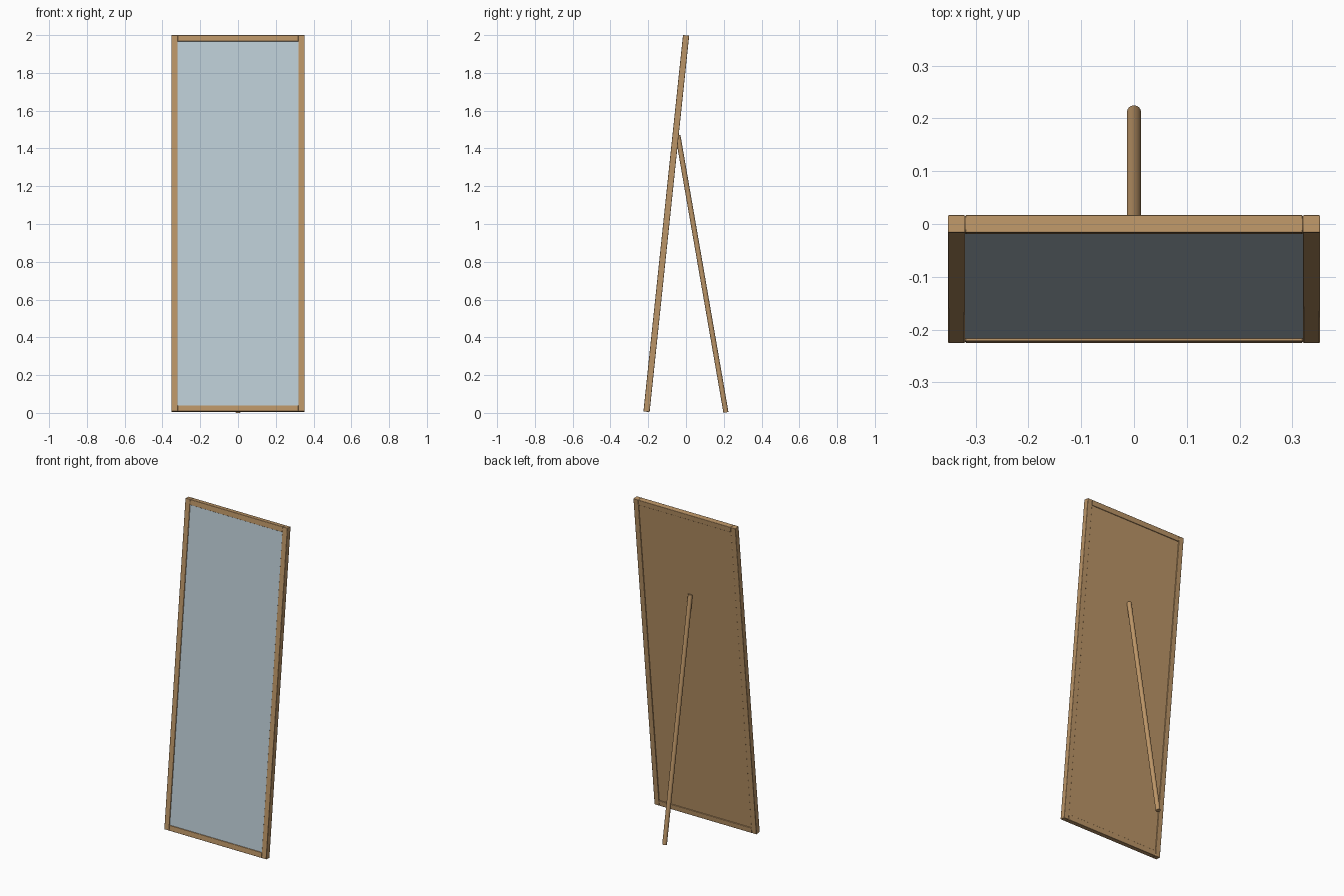
import bpy
import math
from mathutils import Matrix, Vector

cube = bpy.data.objects.get("Cube")
if cube:
    bpy.data.objects.remove(cube, do_unlink=True)


def material(name, color):
    mat = bpy.data.materials.new(name)
    mat.use_nodes = True
    mat.diffuse_color = color
    bsdf = mat.node_tree.nodes["Principled BSDF"]
    bsdf.inputs["Base Color"].default_value = color
    return mat


wood = material("warm wood", (0.50, 0.30, 0.135, 1))
glass = material("mirror silver", (0.50, 0.60, 0.66, 1))

WIDTH, LENGTH, RAIL = 0.706, 2.0035, 0.033
INNER_W, INNER_L = WIDTH - 2 * RAIL, LENGTH - 2 * RAIL

# Leaning plane: local z runs up the frame, local y points to the back
lean = Matrix.Translation((0, -0.209, 0.006)) @ Matrix.Rotation(-math.radians(6), 4, "X")


def board(name, center, size, mat, bevel=0.0):
    bpy.ops.mesh.primitive_cube_add(size=1)
    ob = bpy.context.object
    ob.name = name
    ob.data.transform(Matrix.Diagonal((*size, 1)))
    ob.matrix_world = lean @ Matrix.Translation(center)
    ob.data.materials.append(mat)
    if bevel:
        mod = ob.modifiers.new("Soft edges", "BEVEL")
        mod.width = bevel
        mod.segments = 2
        bpy.ops.object.shade_smooth_by_angle()
    return ob


# Frame rails: full-height sides, top and bottom fitted between them
for side, sign in (("left", 1), ("right", -1)):
    board(side + "_rail", (sign * (WIDTH - RAIL) / 2, 0, LENGTH / 2),
          (RAIL, RAIL, LENGTH), wood, 0.002)
for end, z in (("bottom", RAIL / 2), ("top", LENGTH - RAIL / 2)):
    board(end + "_rail", (0, 0, z), (INNER_W, RAIL, RAIL), wood, 0.002)

# Mirror and backing board, each slightly recessed in the frame
board("mirror_glass", (0, -0.006, LENGTH / 2), (INNER_W, 0.012, INNER_L), glass)
board("back_panel", (0, 0.006, LENGTH / 2), (INNER_W, 0.012, INNER_L), wood)

# Round prop leg from the back panel to the floor
foot, head = Vector((0, 0.2115, 0.0023)), Vector((0, -0.043, 1.470))
axis = head - foot
bpy.ops.mesh.primitive_cylinder_add(vertices=32, radius=0.0135, depth=axis.length)
leg = bpy.context.object
leg.name = "prop_leg"
leg.matrix_world = (Matrix.Translation((foot + head) / 2)
                    @ axis.to_track_quat("Z", "Y").to_matrix().to_4x4())
leg.data.materials.append(wood)
bpy.ops.object.shade_smooth_by_angle()
